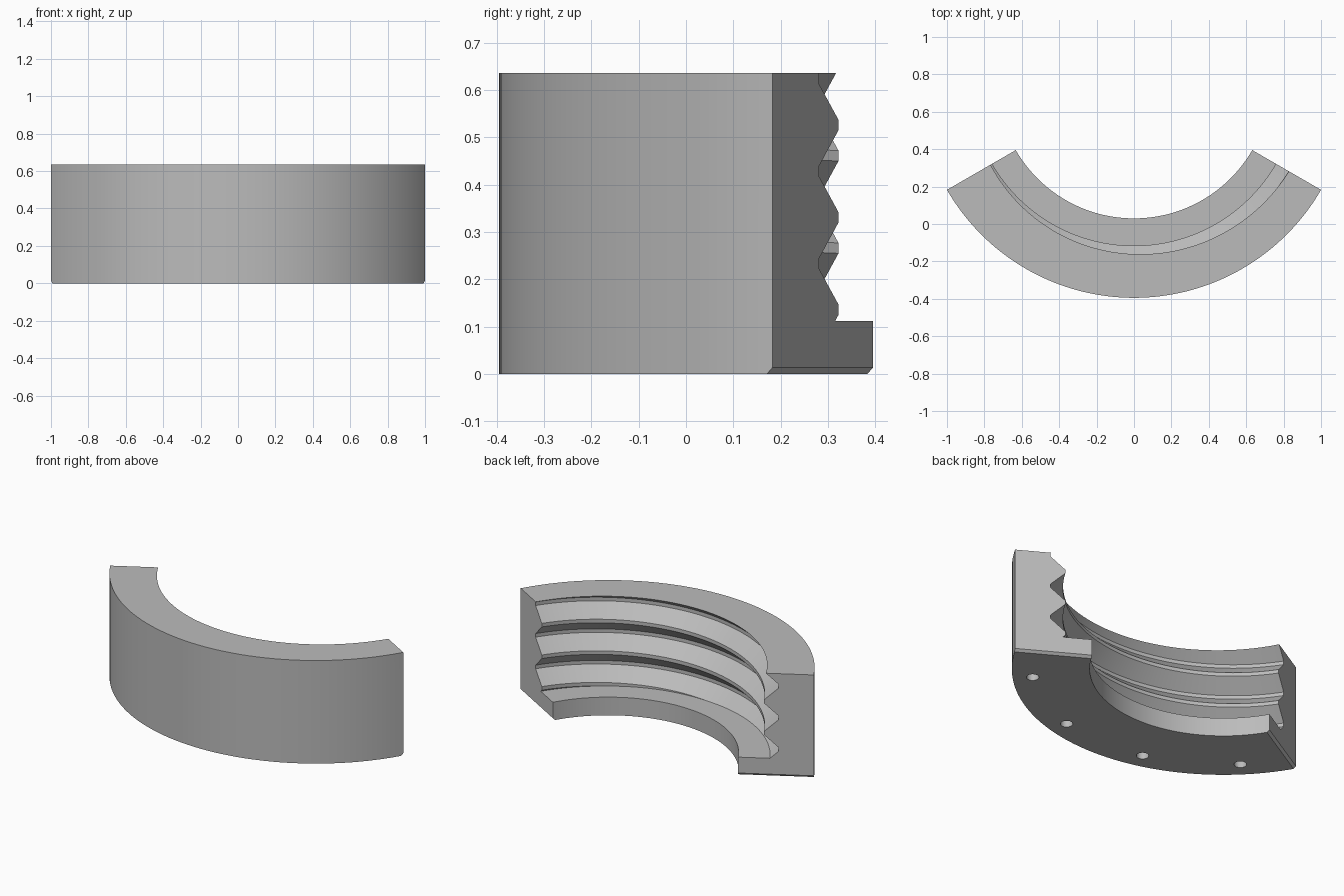
import bpy, bmesh
from math import radians, sin, cos, floor
from mathutils import Vector

cube = bpy.data.objects.get("Cube")
if cube:
    bpy.data.objects.remove(cube)

R_OUT, R_IN = 1.1547, 0.73            # shell radii
R_CREST, R_ROOT = 0.876, 0.958        # thread radii
HEIGHT, LEDGE, CHAMFER = 0.636, 0.112, 0.014
PITCH, FLAT = 0.195, 0.011            # thread pitch, half width of crest and root
FLANK = PITCH / 2 - 2 * FLAT
CENTRE_Y = 0.76
STEPS = 72

grey = bpy.data.materials.new("plain grey")
grey.use_nodes = True
colour = (0.5, 0.5, 0.5, 1)
grey.diffuse_color = colour
grey.node_tree.nodes["Principled BSDF"].inputs["Base Color"].default_value = colour


def polar(r, deg, z):
    """Point on the ring; zero degrees is the front."""
    a = radians(deg)
    return Vector((r * sin(a), CENTRE_Y - r * cos(a), z))


def thread_points(deg):
    """Inner thread outline at one angle, cut off at the ledge and the top."""
    crest = 0.526 + PITCH * (deg - 60) / 360
    heights = [LEDGE, HEIGHT]
    for k in range(-4, 3):
        c = crest + k * PITCH
        heights += [c - FLAT, c + FLAT, c + FLAT + FLANK, c + PITCH - FLAT - FLANK]
    points = []
    for z in sorted(min(max(h, LEDGE), HEIGHT) for h in heights):
        t = (z - crest) / PITCH
        d = abs(t - floor(t + 0.5)) * PITCH
        f = min(max((d - FLAT) / FLANK, 0), 1)
        points.append((R_CREST + (R_ROOT - R_CREST) * f, z))
    return points


def finish(name, bm):
    mesh = bpy.data.meshes.new(name)
    bm.to_mesh(mesh)
    bm.free()
    mesh.materials.append(grey)
    obj = bpy.data.objects.new(name, mesh)
    bpy.context.collection.objects.link(obj)
    return obj


# Threaded ring segment, swept section by section
bm = bmesh.new()
sections = []
for i in range(STEPS + 1):
    deg = -60 + 120 * i / STEPS
    outline = [(R_OUT, 0), (R_IN, 0), (R_IN, CHAMFER), (R_IN, LEDGE)]
    outline += thread_points(deg) + [(R_OUT, HEIGHT), (R_OUT, CHAMFER)]
    section = [bm.verts.new(polar(r, deg, z)) for r, z in outline]
    # Bevel the lower edge of both end faces
    if i in (0, STEPS):
        inward = Vector((cos(radians(deg)), sin(radians(deg)), 0)) * CHAMFER
        for v in section[:2]:
            v.co += inward if i == 0 else -inward
    sections.append(section)
for a, b in zip(sections, sections[1:]):
    for j in range(len(a)):
        k = (j + 1) % len(a)
        bm.faces.new((a[j], a[k], b[k], b[j]))
for s in (sections[0], sections[-1]):
    bm.faces.new((s[0], s[1], s[2], s[-1]))
    bm.faces.new(s[2:])
bmesh.ops.remove_doubles(bm, verts=bm.verts, dist=0.0001)
bmesh.ops.recalc_face_normals(bm, faces=bm.faces)
ring = finish("threaded_ring_segment", bm)

# Blind holes in the underside
bm = bmesh.new()
for deg in (-45, -15, 15, 45):
    made = bmesh.ops.create_cone(bm, cap_ends=True, segments=32,
                                 radius1=0.034, radius2=0.034, depth=0.2)
    bmesh.ops.translate(bm, verts=made["verts"], vec=polar(1.045, deg, 0))
holes = finish("hole_cutter", bm)

# Round dimple at the top of one end
bm = bmesh.new()
made = bmesh.ops.create_uvsphere(bm, u_segments=32, v_segments=16, radius=0.038)
bmesh.ops.translate(bm, verts=made["verts"], vec=polar(1.112, -60, HEIGHT + 0.013))
dimple = finish("dimple_cutter", bm)

for cutter in (holes, dimple):
    cutter.hide_render = True
    mod = ring.modifiers.new(cutter.name, "BOOLEAN")
    mod.operation = "DIFFERENCE"
    mod.solver = "EXACT"
    mod.object = cutter

# Apply the cuts, drop the cutters and shade
bpy.ops.object.select_all(action="DESELECT")
ring.select_set(True)
bpy.context.view_layer.objects.active = ring
for mod in list(ring.modifiers):
    bpy.ops.object.modifier_apply(modifier=mod.name)
for cutter in (holes, dimple):
    bpy.data.objects.remove(cutter)
bpy.ops.object.shade_smooth_by_angle(angle=radians(30))
